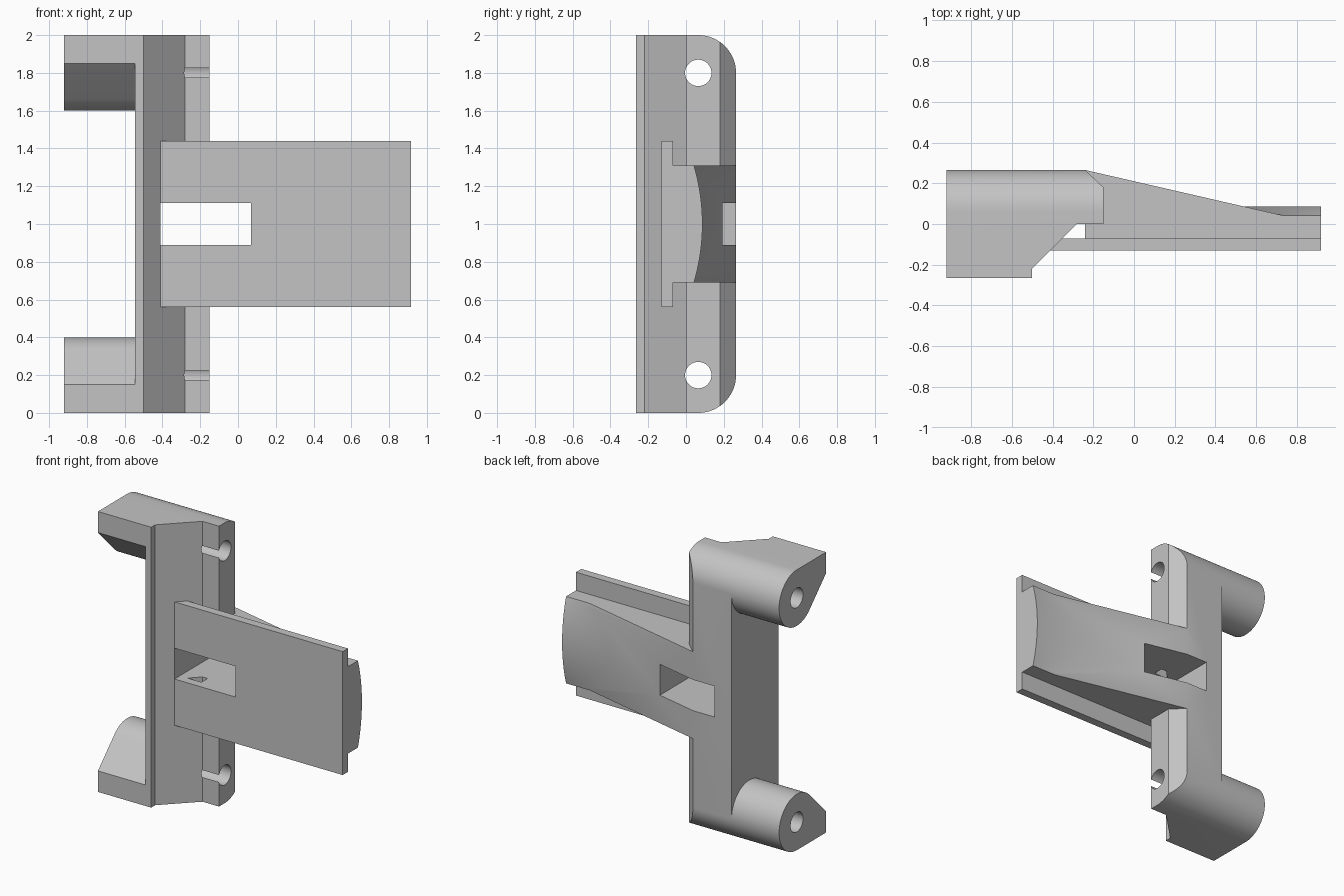
import bpy, bmesh
from math import sin, cos, acos, atan2, hypot, radians, degrees

cube = bpy.data.objects.get("Cube")
if cube:
    bpy.data.objects.remove(cube)

grey = bpy.data.materials.new("light grey plastic")
grey.use_nodes = True
grey.diffuse_color = (0.55, 0.55, 0.55, 1)
grey.node_tree.nodes["Principled BSDF"].inputs["Base Color"].default_value = (0.55, 0.55, 0.55, 1)


def prism(name, points, axis, low, high):
    """Extrude a 2D outline along an axis: 'z' takes (x, y), 'x' takes (y, z)."""
    bm = bmesh.new()
    place = (lambda p, t: (p[0], p[1], t)) if axis == "z" else (lambda p, t: (t, p[0], p[1]))
    a = [bm.verts.new(place(p, low)) for p in points]
    b = [bm.verts.new(place(p, high)) for p in points]
    bm.faces.new(a)
    bm.faces.new(b)
    for i in range(len(points)):
        j = (i + 1) % len(points)
        bm.faces.new((a[i], a[j], b[j], b[i]))
    bmesh.ops.recalc_face_normals(bm, faces=bm.faces)
    mesh = bpy.data.meshes.new(name)
    bm.to_mesh(mesh)
    bm.free()
    mesh.materials.append(grey)
    obj = bpy.data.objects.new(name, mesh)
    bpy.context.collection.objects.link(obj)
    return obj


def box(name, x, y, z):
    return prism(name, [(x[0], y[0]), (x[1], y[0]), (x[1], y[1]), (x[0], y[1])], "z", *z)


def combine(target, other, operation):
    mod = target.modifiers.new(operation, "BOOLEAN")
    mod.object, mod.operation, mod.solver = other, operation, "EXACT"
    bpy.context.view_layer.objects.active = target
    bpy.ops.object.modifier_apply(modifier=mod.name)
    bpy.data.objects.remove(other)


def arc(cy, cz, r, start, end, steps):
    angles = [radians(start + (end - start) * i / steps) for i in range(steps + 1)]
    return [(cy + r * cos(a), cz + r * sin(a)) for a in angles]


def flip(points):
    """Mirror a (y, z) outline about mid height."""
    return [(y, 2 - z) for y, z in reversed(points)]


HOLE_Y, HOLE_Z, ROUND = 0.065, 1.8, 0.2
FRONT = -0.265

# Upright frame: plan outline, with the rear top and bottom corners rounded
frame = prism("mounting_bracket", [
    (-0.92, 0.265), (-0.24, 0.265), (-0.15, 0.18), (-0.15, 0), (-0.28, 0),
    (-0.5, -0.22), (-0.5, FRONT), (-0.92, FRONT)], "z", 0, 2)
corner = arc(HOLE_Y, HOLE_Z, ROUND, 0, 90, 16)
side = [(-0.4, 0)] + flip(corner) + corner + [(-0.4, 2)]
combine(frame, prism("side_outline", side, "x", -1.2, 0.2), "INTERSECT")

# Opening between the arms: slope from the front edge, tangent to the arm's round
dy, dz = FRONT - HOLE_Y, 1.85 - HOLE_Z
tangent = degrees(atan2(dz, dy) + acos(ROUND / hypot(dy, dz)))
upper = [(-0.4, 1.85), (FRONT, 1.85)] + arc(HOLE_Y, HOLE_Z, ROUND, tangent, 360, 24) + [(0.4, HOLE_Z)]
combine(frame, prism("arm_opening", upper + flip(upper), "x", -1.2, -0.545), "DIFFERENCE")

# Flat blade plate
combine(frame, box("blade_plate", (-0.41, 0.917), (-0.13, -0.07), (0.56, 1.44)), "UNION")

# Tapered rib behind the plate
combine(frame, prism("blade_rib", [(-0.24, 0.265), (0.9, 0.003), (0.9, -0.1), (-0.24, -0.1)],
                     "z", 0.69, 1.31), "UNION")

# Crowned back along the blade tip
half, rise = 0.31, 0.045
radius = (half ** 2 + rise ** 2) / (2 * rise)
sweep = degrees(atan2(half, radius - rise))
crown = [(-0.1, 1 - half)] + arc(0.087 - radius, 1, radius, -sweep, sweep, 24) + [(-0.1, 1 + half)]
combine(frame, prism("blade_crown", crown, "x", 0.3, 0.917), "UNION")

# Slot through blade and frame
combine(frame, box("slot", (-0.41, 0.07), (-0.5, 0.5), (0.89, 1.11)), "DIFFERENCE")

# Pivot holes along both arms
for z in (HOLE_Z, 2 - HOLE_Z):
    hole = arc(HOLE_Y, z, 0.07, 0, 360, 40)[:-1]
    combine(frame, prism("pivot_hole", hole, "x", -1.2, 0.2), "DIFFERENCE")

# Smooth the rounds, keep the edges crisp
bpy.ops.object.select_all(action="DESELECT")
frame.select_set(True)
bpy.context.view_layer.objects.active = frame
bpy.ops.object.shade_smooth_by_angle(angle=radians(30))
